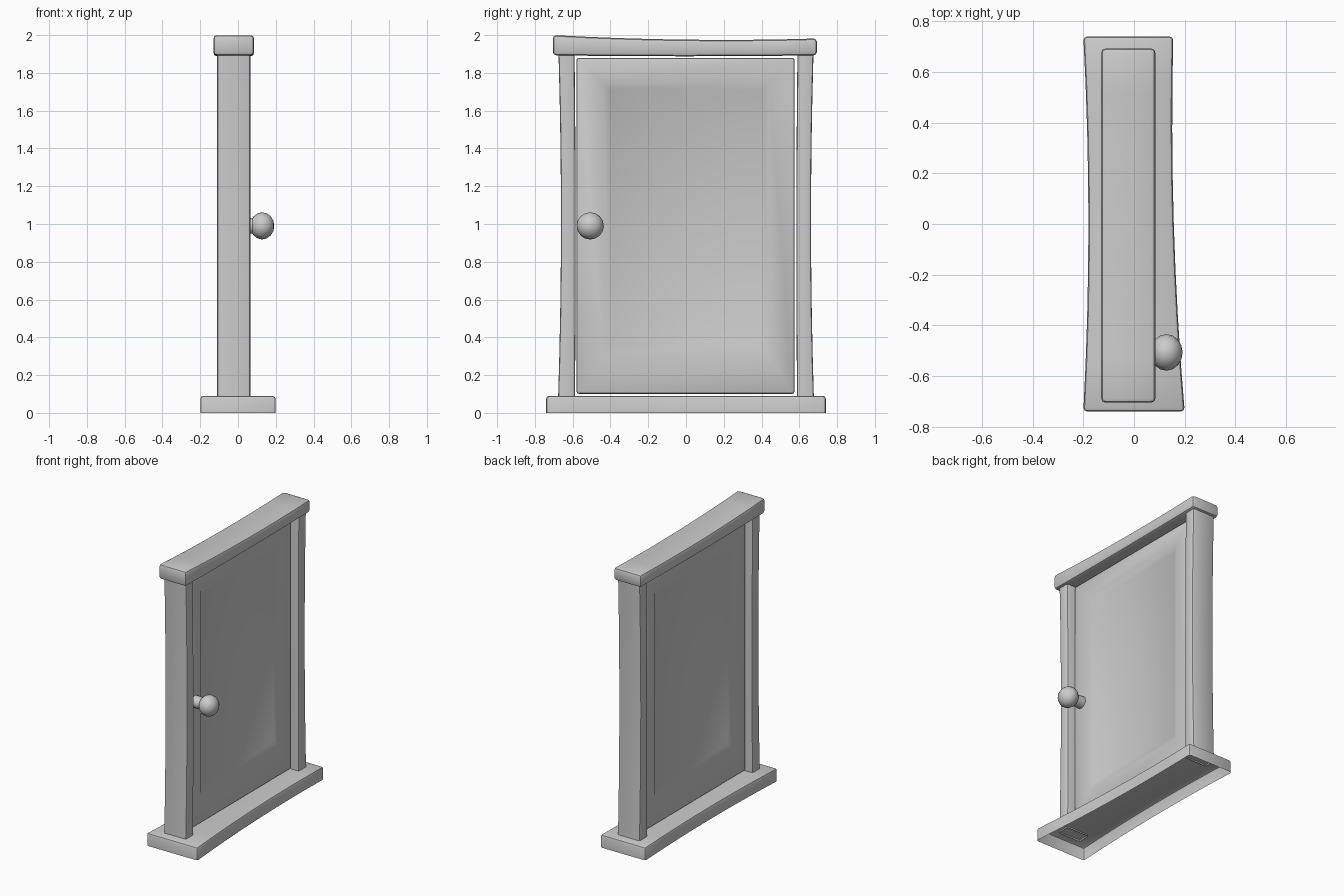
import bpy, bmesh, math
from mathutils import Matrix, Vector

if "Cube" in bpy.data.objects:
    bpy.data.objects.remove(bpy.data.objects["Cube"])


def finish(name, bm):
    me = bpy.data.meshes.new(name)
    bm.to_mesh(me)
    bm.free()
    ob = bpy.data.objects.new(name, me)
    bpy.context.collection.objects.link(ob)
    bpy.ops.object.select_all(action='DESELECT')
    ob.select_set(True)
    bpy.context.view_layer.objects.active = ob
    bpy.ops.object.shade_smooth_by_angle(angle=math.radians(40))
    return ob


def loft(name, axis, rings, bevel, caps=True, open_bottom=False):
    """Skin rectangular rings (t, a0, a1, b0, b1) stacked along an axis."""
    bm = bmesh.new()
    loops = []
    for t, a0, a1, b0, b1 in rings:
        loop = []
        for a, b in ((a0, b0), (a1, b0), (a1, b1), (a0, b1)):
            co = [a, b]
            co.insert(axis, t)
            loop.append(bm.verts.new(co))
        loops.append(loop)
    for p, q in zip(loops, loops[1:]):
        for i in range(4):
            j = (i + 1) % 4
            bm.faces.new((p[i], p[j], q[j], q[i]))
    ends = [bm.faces.new(loops[0]), bm.faces.new(loops[-1])]
    bmesh.ops.recalc_face_normals(bm, faces=bm.faces)
    bm.normal_update()
    gone = [] if caps else ends
    if open_bottom:
        gone = [f for f in bm.faces if f.normal.z < -0.9]
    bmesh.ops.delete(bm, geom=gone, context='FACES')
    edges = [e for e in bm.edges if e.calc_face_angle(0) > math.radians(45)]
    bmesh.ops.bevel(bm, geom=edges, offset=bevel, segments=2, profile=0.5,
                    affect='EDGES', clamp_overlap=True)
    return finish(name, bm)


def bowed(t0, t1, *bounds, n=8):
    """Rings whose bounds follow parabolas through (start, middle, end)."""
    rings = []
    for i in range(n + 1):
        u = i / n
        vals = [s * (1 - u) * (1 - 2 * u) + m * 4 * u * (1 - u) + e * u * (2 * u - 1)
                for s, m, e in bounds]
        rings.append((t0 + (t1 - t0) * u, *vals))
    return rings


def flat(v):
    return (v, v, v)


# Sill: bowed slab, hollow underneath
loft("sill", 1, bowed(-0.74, 0.74, (-0.2, -0.18, -0.2), (0.2, 0.157, 0.155),
                      flat(0), flat(0.09)), 0.015, open_bottom=True)

# Lintel with a sagging top
loft("lintel", 1, bowed(-0.705, 0.693, flat(-0.13), flat(0.085),
                        (1.893, 1.888, 1.893), (2.0, 1.976, 1.982)), 0.018)

# Side posts, pinched in the middle
for side, label in ((-1, "front"), (1, "back")):
    outer = [side * v for v in (0.677, 0.662, 0.675)]
    inner = [side * v for v in (0.588, 0.584, 0.59)]
    lo, hi = (outer, inner) if side < 0 else (inner, outer)
    loft(label + "_post", 2, bowed(0.08, 1.90, flat(-0.11), flat(0.065), lo, hi),
         0.012, caps=False)

# Door leaf with a sunken panel on both faces
leaf = (-0.58, 0.575, 0.10, 1.88)
rim = (-0.44, 0.44, 0.30, 1.75)
panel = (-0.405, 0.405, 0.36, 1.71)
loft("door", 0, [(-0.043, *panel), (-0.065, *rim), (-0.065, *leaf),
                 (0.017, *leaf), (0.017, *rim), (-0.005, *panel)], 0.014)

# Round knob on a short stem
bm = bmesh.new()
quarter = Matrix.Rotation(math.pi / 2, 4, 'Y')
centre = Vector((0.128, -0.507, 0.99))
bmesh.ops.create_uvsphere(
    bm, u_segments=16, v_segments=8, radius=1,
    matrix=Matrix.Translation(centre) @ Matrix.Diagonal((0.064, 0.072, 0.072, 1)) @ quarter)
bmesh.ops.create_cone(
    bm, cap_ends=False, segments=16, radius1=0.042, radius2=0.04, depth=0.08,
    matrix=Matrix.Translation((0.05, centre.y, centre.z)) @ quarter)
finish("knob", bm)
